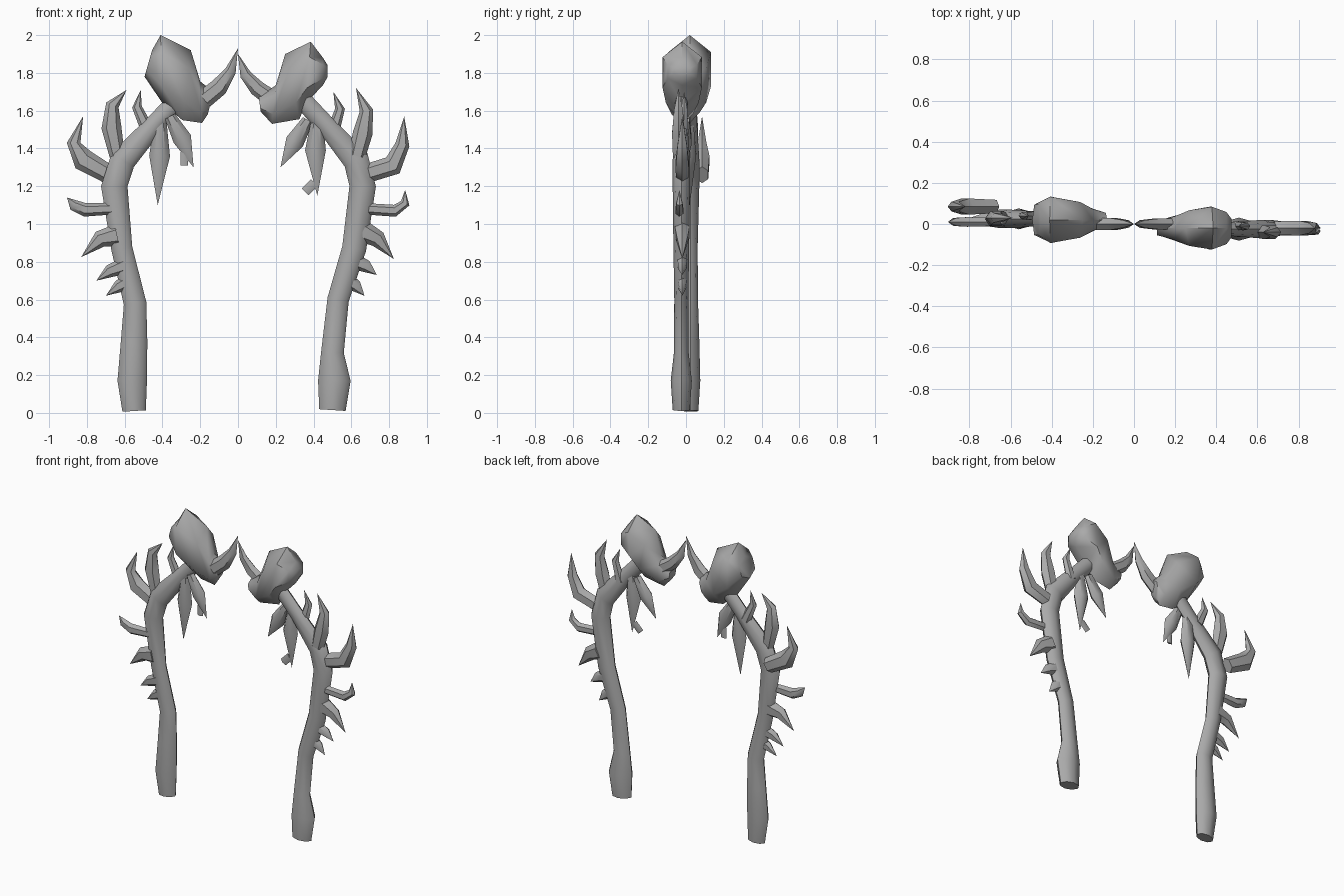
import bpy, bmesh, math
from mathutils import Vector

if "Cube" in bpy.data.objects:
    bpy.data.objects.remove(bpy.data.objects["Cube"], do_unlink=True)

bone = bpy.data.materials.new("bone_grey")
bone.use_nodes = True
GREY = (0.4, 0.4, 0.4, 1)
bone.diffuse_color = GREY
bone.node_tree.nodes["Principled BSDF"].inputs["Base Color"].default_value = GREY


def skin(name, rings, sides):
    """Skin rings of (centre, half vector in xz, half width in y)."""
    bm = bmesh.new()
    loops = []
    for c, v, w in rings:
        loop = []
        for i in range(sides):
            a = math.tau * i / sides
            loop.append(bm.verts.new(c + v * math.cos(a) + Vector((0, w * math.sin(a), 0))))
        loops.append(loop)
    for a, b in zip(loops, loops[1:]):
        for i in range(sides):
            j = (i + 1) % sides
            bm.faces.new((a[i], a[j], b[j], b[i]))
    bm.faces.new(loops[0])
    bm.faces.new(loops[-1])
    bmesh.ops.remove_doubles(bm, verts=bm.verts, dist=0.0005)
    bmesh.ops.recalc_face_normals(bm, faces=bm.faces)
    mesh = bpy.data.meshes.new(name)
    bm.to_mesh(mesh)
    bm.free()
    mesh.materials.append(bone)
    ob = bpy.data.objects.new(name, mesh)
    bpy.context.collection.objects.link(ob)
    bpy.ops.object.select_all(action='DESELECT')
    ob.select_set(True)
    bpy.context.view_layer.objects.active = ob
    bpy.ops.object.shade_smooth_by_angle(angle=math.radians(50))
    return ob


def limb(name, path, y, flat=0.8, sides=6):
    """Tapered tube through (x, z, radius) points."""
    pts = [Vector((x, y, z)) for x, z, r in path]
    rings = []
    for i, p in enumerate(pts):
        t = (pts[min(i + 1, len(pts) - 1)] - pts[max(i - 1, 0)]).normalized()
        r = path[i][2]
        rings.append((p, Vector((-t.z, 0, t.x)) * r, r * flat))
    return skin(name, rings, sides)


def head(name, outline, y):
    """Skull from (upper x, upper z, lower x, lower z, half width)."""
    rings = []
    for ux, uz, lx, lz, w in outline:
        up, low = Vector((ux, y, uz)), Vector((lx, y, lz))
        rings.append(((up + low) / 2, (up - low) / 2, w))
    return skin(name, rings, 6)


def tab(name, x, y, z, sx, sz, turn):
    """Small thin plate hanging off a leaf."""
    d = Vector((math.sin(turn), 0, math.cos(turn)))
    side = Vector((d.z, 0, -d.x)) * sx
    c = Vector((x, y, z))
    ob = skin(name, [(c - d * sz, side, 0.008), (c + d * sz, side, 0.008)], 4)
    return ob


# Right pillar (-x)
limb("right_trunk", [(-.55, .01, .062), (-.56, .17, .078), (-.55, .38, .07), (-.545, .58, .06),
                     (-.615, .87, .056), (-.655, 1.2, .07), (-.61, 1.34, .07),
                     (-.43, 1.54, .05), (-.3, 1.68, .05)], .025, .65, 8)
head("right_head", [(-.13, 1.7, -.16, 1.58, .04), (-.2, 1.755, -.19, 1.535, .06),
                    (-.25, 1.92, -.295, 1.55, .1), (-.41, 2, -.4, 1.64, .13),
                    (-.455, 1.92, -.495, 1.78, .085)], .02)
limb("right_horn", [(-.18, 1.66, .05), (-.1, 1.725, .048), (-.04, 1.81, .03), (0, 1.93, 0)], 0, .7)

right_claws = [
    (.085, [(-.68, 1.26, .05), (-.82, 1.34, .06), (-.87, 1.43, .036), (-.82, 1.57, 0)]),
    (.03, [(-.64, 1.36, .04), (-.67, 1.51, .053), (-.665, 1.63, .035), (-.59, 1.71, 0)]),
    (.04, [(-.48, 1.5, .035), (-.535, 1.62, .026), (-.515, 1.71, 0)]),
    (.01, [(-.67, 1.08, .03), (-.81, 1.075, .036), (-.87, 1.1, .03), (-.905, 1.14, 0)]),
    (.02, [(-.64, .94, .06), (-.73, .92, .045), (-.83, .825, 0)]),
    (.02, [(-.6, .78, .045), (-.68, .75, .034), (-.75, .7, 0)]),
    (.02, [(-.57, .7, .04), (-.63, .67, .034), (-.7, .62, 0)]),
]
right_leaves = [
    (.02, [(-.41, 1.56, .03), (-.415, 1.36, .055), (-.425, 1.1, 0)]),
    (0, [(-.36, 1.57, .03), (-.295, 1.45, .05), (-.235, 1.3, 0)]),
]
tab("right_leaf_tab", -.285, 0, 1.345, .02, .035, 0)

# Left pillar (+x)
limb("left_trunk", [(.5, .015, .07), (.51, .17, .086), (.5, .32, .06), (.53, .6, .057),
                    (.615, .87, .064), (.66, 1.2, .07), (.625, 1.34, .07),
                    (.46, 1.53, .05), (.3, 1.7, .05)], -.025, .65, 8)
head("left_head", [(.11, 1.67, .12, 1.595, .04), (.2, 1.735, .18, 1.53, .065),
                   (.25, 1.9, .325, 1.555, .1), (.385, 1.965, .36, 1.64, .12),
                   (.45, 1.88, .45, 1.735, .09), (.475, 1.84, .475, 1.78, .05)], -.02)
limb("left_horn", [(.17, 1.67, .045), (.1, 1.72, .042), (.04, 1.79, .03), (0, 1.9, 0)], 0, .7)

left_claws = [
    (-.02, [(.69, 1.27, .05), (.82, 1.31, .055), (.87, 1.42, .038), (.88, 1.57, 0)]),
    (-.04, [(.63, 1.36, .045), (.66, 1.48, .052), (.68, 1.6, .036), (.625, 1.72, 0)]),
    (-.01, [(.5, 1.48, .035), (.54, 1.61, .026), (.505, 1.7, 0)]),
    (-.035, [(.68, 1.08, .03), (.83, 1.07, .032), (.885, 1.11, .025), (.885, 1.18, 0)]),
    (-.02, [(.66, .96, .06), (.74, .92, .045), (.825, .815, 0)]),
    (-.02, [(.6, .81, .045), (.68, .775, .033), (.735, .73, 0)]),
    (-.02, [(.57, .71, .04), (.625, .67, .032), (.67, .62, 0)]),
]
left_leaves = [
    (-.02, [(.42, 1.56, .03), (.41, 1.39, .055), (.42, 1.15, 0)]),
    (0, [(.37, 1.55, .03), (.3, 1.435, .05), (.225, 1.3, 0)]),
]
tab("left_leaf_tab", .38, -.02, 1.195, .025, .035, math.radians(45))

# Claws along the outer edge and leaves under the branches
for side, claws, leaves in (("right", right_claws, right_leaves), ("left", left_claws, left_leaves)):
    for n, (y, path) in enumerate(claws, 1):
        limb(f"{side}_claw_{n}", path, y, .75)
    for n, (y, path) in enumerate(leaves, 1):
        limb(f"{side}_leaf_{n}", path, y, .7)
